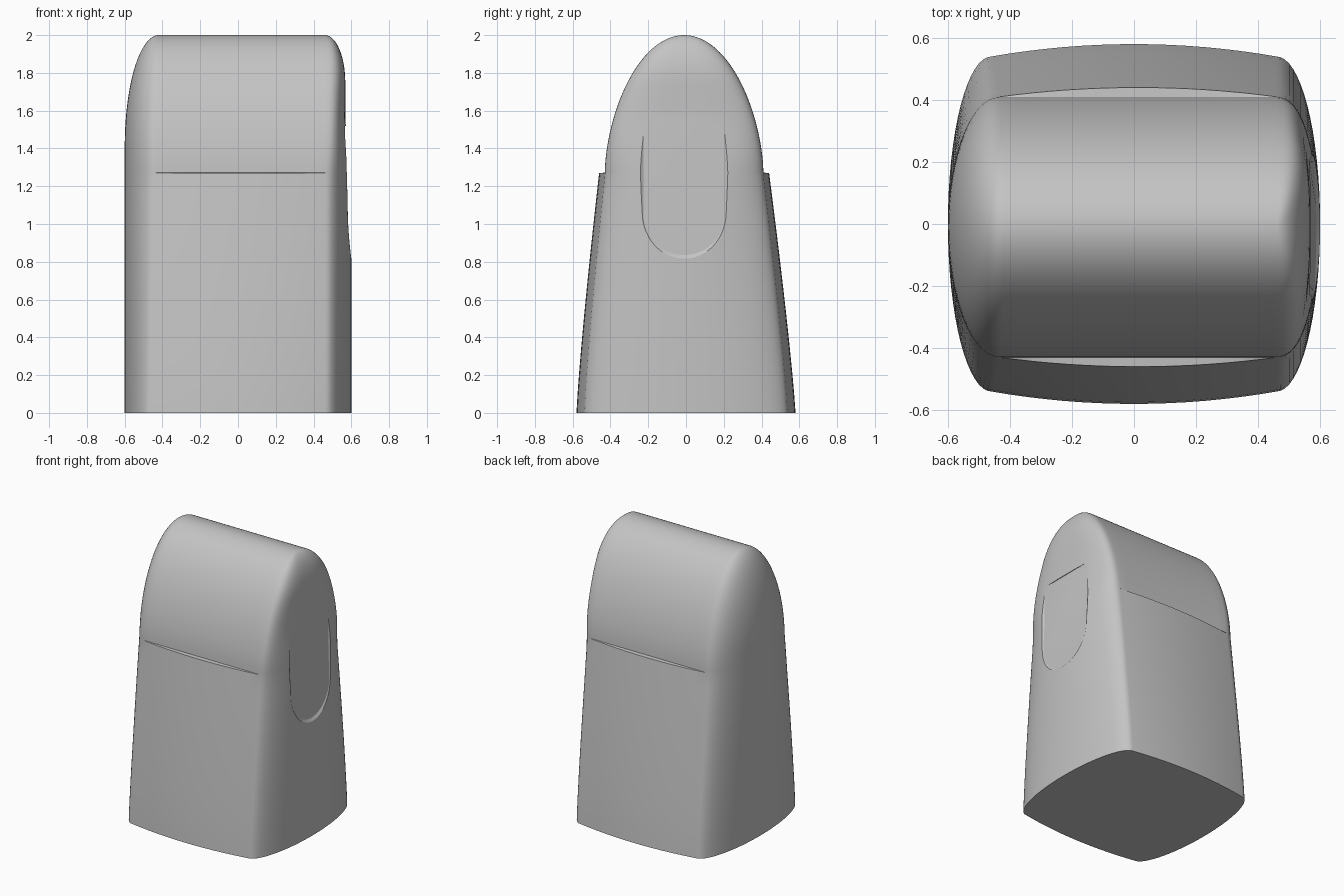
import bpy, bmesh, math

if "Cube" in bpy.data.objects:
    bpy.data.objects.remove(bpy.data.objects["Cube"], do_unlink=True)

STEP = 1.27   # height of the ledge on the front and back
TOP = 2.0


def smooth(a, b, z):
    t = min(1, max(0, (z - a) / (b - a)))
    return t * t * (3 - 2 * t)


def dome(z, start, power=2):
    """Falls from 1 at the start height to 0 at the top."""
    t = max(0, (z - start) / (TOP - start))
    return math.sqrt(max(0, 1 - t ** power))


def section(z, upper):
    """Outline at one height: bowed front and back, rounded ends."""
    k = min(1, z / STEP)
    depth = 0.42 * dome(z, STEP, 1.7) if upper else 0.54 - 0.12 * k ** 1.2
    bow = 0 if upper else 0.04 - 0.01 * k
    mid = -0.01 * k
    core_l, core_r = 0.46 - 0.02 * z, 0.46
    blend = smooth(1.15, 1.6, z)
    wide_l = core_l + (0.6 - core_l) * dome(z, 1.4)
    wide_r = core_r + (0.14 - 0.032 * blend) * dome(z, 1.75)
    half = []   # from the +x end to the -x end, on the back side
    for core, wide, power, sign in ((core_r, wide_r, 2 + blend, 1), (core_l, wide_l, 2, -1)):
        arc = []
        for i in range(17):
            a = math.pi / 2 * i / 16
            u, v = math.cos(a) ** (2 / power), math.sin(a) ** (2 / power)
            arc.append((sign * (core + (wide - core) * u), depth * v))
        if sign > 0:
            half += arc
            for i in range(1, 16):
                s = i / 16
                x = core_r - (core_r + core_l) * s
                half.append((x, depth + bow * 4 * s * (1 - s)))
        else:
            half += arc[::-1]
    outline = half + [(x, -y) for x, y in half[-2:0:-1]]
    return [(x, y + mid, z) for x, y in outline]


def loft(name, rings):
    """Skin a list of matching closed rings and cap both ends."""
    bm = bmesh.new()
    loops = [[bm.verts.new(p) for p in ring] for ring in rings]
    for a, b in zip(loops, loops[1:]):
        for i in range(len(a)):
            j = (i + 1) % len(a)
            bm.faces.new((a[i], a[j], b[j], b[i]))
    bm.faces.new(loops[0][::-1])
    bm.faces.new(loops[-1])
    bmesh.ops.recalc_face_normals(bm, faces=bm.faces)
    mesh = bpy.data.meshes.new(name)
    bm.to_mesh(mesh)
    bm.free()
    obj = bpy.data.objects.new(name, mesh)
    bpy.context.collection.objects.link(obj)
    return obj


# Body: tapered lower shell, small ledge, rounded top
rings = [section(STEP * i / 12, False) for i in range(13)]
for i in range(29):
    a = math.pi / 2 * i / 28
    rings.append(section(STEP + 0.002 + (TOP - STEP - 0.0022) * math.sin(a), True))
body = loft("body", rings)

grey = bpy.data.materials.new("plain grey")
grey.use_nodes = True
colour = (0.55, 0.55, 0.55, 1)
grey.diffuse_color = colour
grey.node_tree.nodes["Principled BSDF"].inputs["Base Color"].default_value = colour
body.data.materials.append(grey)


# Thumb recess: U-shaped pocket with a bevelled rim on the +x side
def pocket_ring(radius, lift):
    pts = [(radius, 1.52)]
    for i in range(33):
        a = -math.pi * i / 32
        pts.append((radius * math.cos(a), 1.05 + radius * math.sin(a)))
    pts.insert(1, (radius, STEP))
    pts += [(-radius, STEP), (-radius, 1.52)]
    return [(0.566 + 0.05 * max(0, STEP - z) + lift, y - 0.01, z) for y, z in pts]


cutter = loft("recess_cutter", [pocket_ring(0.215, 0), pocket_ring(0.24, 0.015),
                                pocket_ring(0.24, 0.15)])
cutter.hide_render = True
cutter.data.materials.append(grey)
cut = body.modifiers.new("thumb recess", "BOOLEAN")
cut.operation = "DIFFERENCE"
cut.solver = "EXACT"
cut.object = cutter
bpy.context.view_layer.objects.active = body
body.select_set(True)
bpy.ops.object.modifier_apply(modifier=cut.name)
bpy.data.objects.remove(cutter, do_unlink=True)
bpy.ops.object.shade_smooth_by_angle(angle=math.radians(30))
